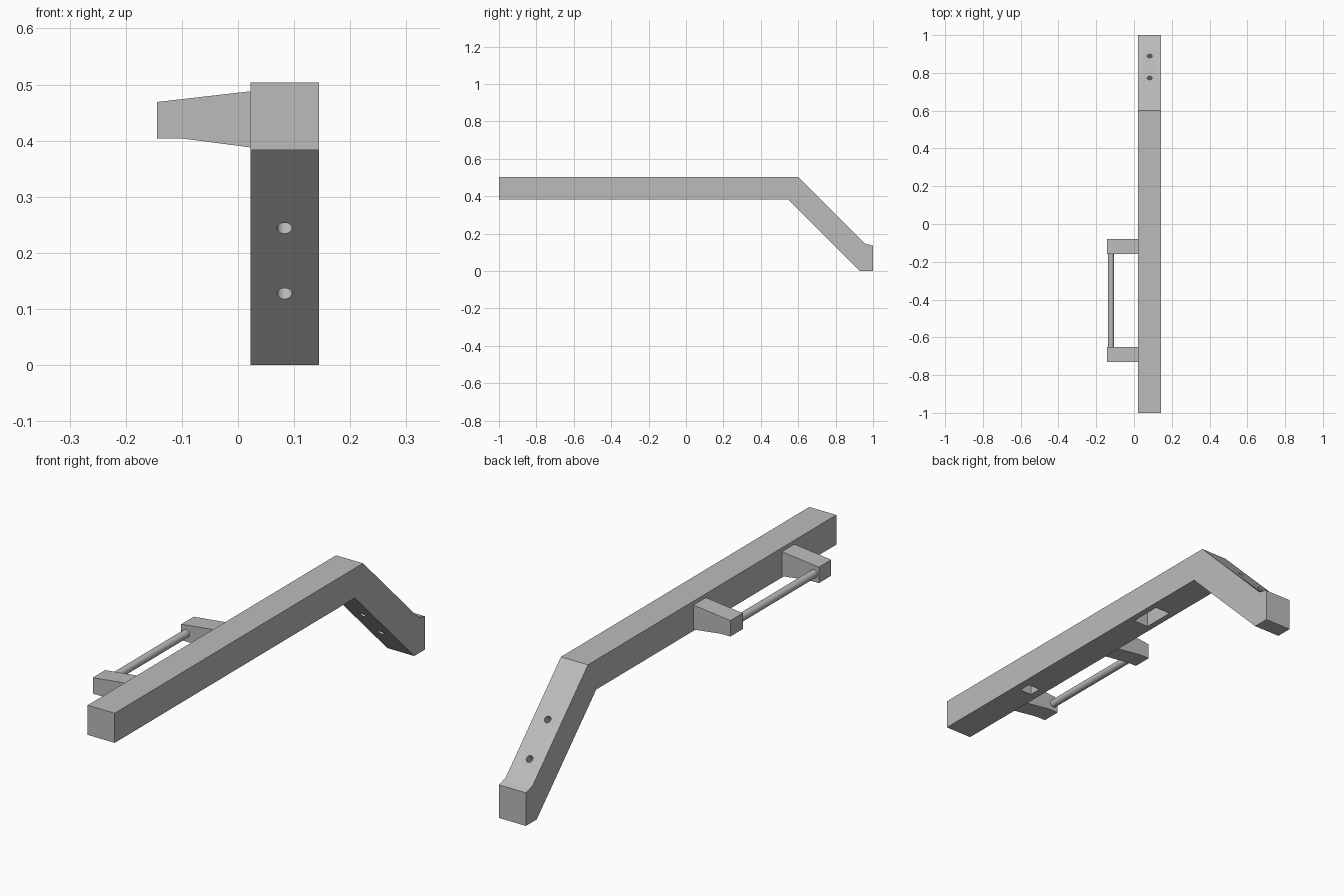
import bpy, bmesh, math
from mathutils import Vector

if "Cube" in bpy.data.objects:
    bpy.data.objects.remove(bpy.data.objects["Cube"], do_unlink=True)

grey = bpy.data.materials.new("plain grey")
grey.use_nodes = True
grey.diffuse_color = (0.5, 0.5, 0.5, 1)
grey.node_tree.nodes["Principled BSDF"].inputs["Base Color"].default_value = (0.5, 0.5, 0.5, 1)


def extrude(name, points, offset):
    """Solid made by sweeping a closed outline along an offset."""
    bm = bmesh.new()
    face = bm.faces.new([bm.verts.new(p) for p in points])
    moved = bmesh.ops.extrude_face_region(bm, geom=[face])["geom"]
    bmesh.ops.translate(bm, vec=offset, verts=[v for v in moved if isinstance(v, bmesh.types.BMVert)])
    bmesh.ops.recalc_face_normals(bm, faces=bm.faces)
    mesh = bpy.data.meshes.new(name)
    bm.to_mesh(mesh)
    bm.free()
    obj = bpy.data.objects.new(name, mesh)
    bpy.context.collection.objects.link(obj)
    mesh.materials.append(grey)
    return obj


def cylinder(name, centre, direction, radius, length):
    bpy.ops.mesh.primitive_cylinder_add(vertices=32, radius=radius, depth=length, location=centre)
    obj = bpy.context.object
    obj.name = name
    obj.rotation_euler = Vector(direction).to_track_quat("Z", "Y").to_euler()
    obj.data.materials.append(grey)
    return obj


def activate(obj):
    bpy.ops.object.select_all(action="DESELECT")
    obj.select_set(True)
    bpy.context.view_layer.objects.active = obj


def cut(target, cutter):
    bpy.context.view_layer.update()
    mod = target.modifiers.new("cut", "BOOLEAN")
    mod.operation = "DIFFERENCE"
    mod.solver = "EXACT"
    mod.object = cutter
    activate(target)
    bpy.ops.object.modifier_apply(modifier=mod.name)
    bpy.data.objects.remove(cutter, do_unlink=True)


# Bent main bar with its foot
X0, X1 = 0.022, 0.144
MID = (X0 + X1) / 2
outline = [(-1, 0.383), (0.547, 0.383), (0.93, 0), (1, 0),
           (1, 0.135), (0.957, 0.147), (0.6, 0.504), (-1, 0.504)]
bar = extrude("bent_bar", [(X0, y, z) for y, z in outline], (X1 - X0, 0, 0))

# Screw holes through the sloping leg
for y, z in ((0.731, 0.289), (0.847, 0.172)):
    cut(bar, cylinder("screw_hole", (MID, y, z), (0, 1, 1), 0.0135, 0.3))

# Rectangular pockets in the underside
for y, width, length in ((0.21, 0.07, 0.137), (-0.553, 0.055, 0.052)):
    a, b = MID - width / 2, MID + width / 2
    c, d = y - length / 2, y + length / 2
    cut(bar, extrude("pocket", [(a, c, 0.3), (b, c, 0.3), (b, d, 0.3), (a, d, 0.3)], (0, 0, 0.165)))

# Tapered brackets on the side
side = [(X0, 0.388), (X0, 0.488), (-0.144, 0.469), (-0.144, 0.404), (-0.1, 0.404)]
for name, y in (("front_bracket", -0.73), ("back_bracket", -0.16)):
    extrude(name, [(x, y, z) for x, z in side], (0, 0.08, 0))

# Round handle between the brackets
rod = cylinder("handle_rod", (-0.122, -0.405, 0.437), (0, 1, 0), 0.016, 0.51)

for obj in (bar, rod):
    activate(obj)
    bpy.ops.object.shade_smooth_by_angle(angle=math.radians(30))
